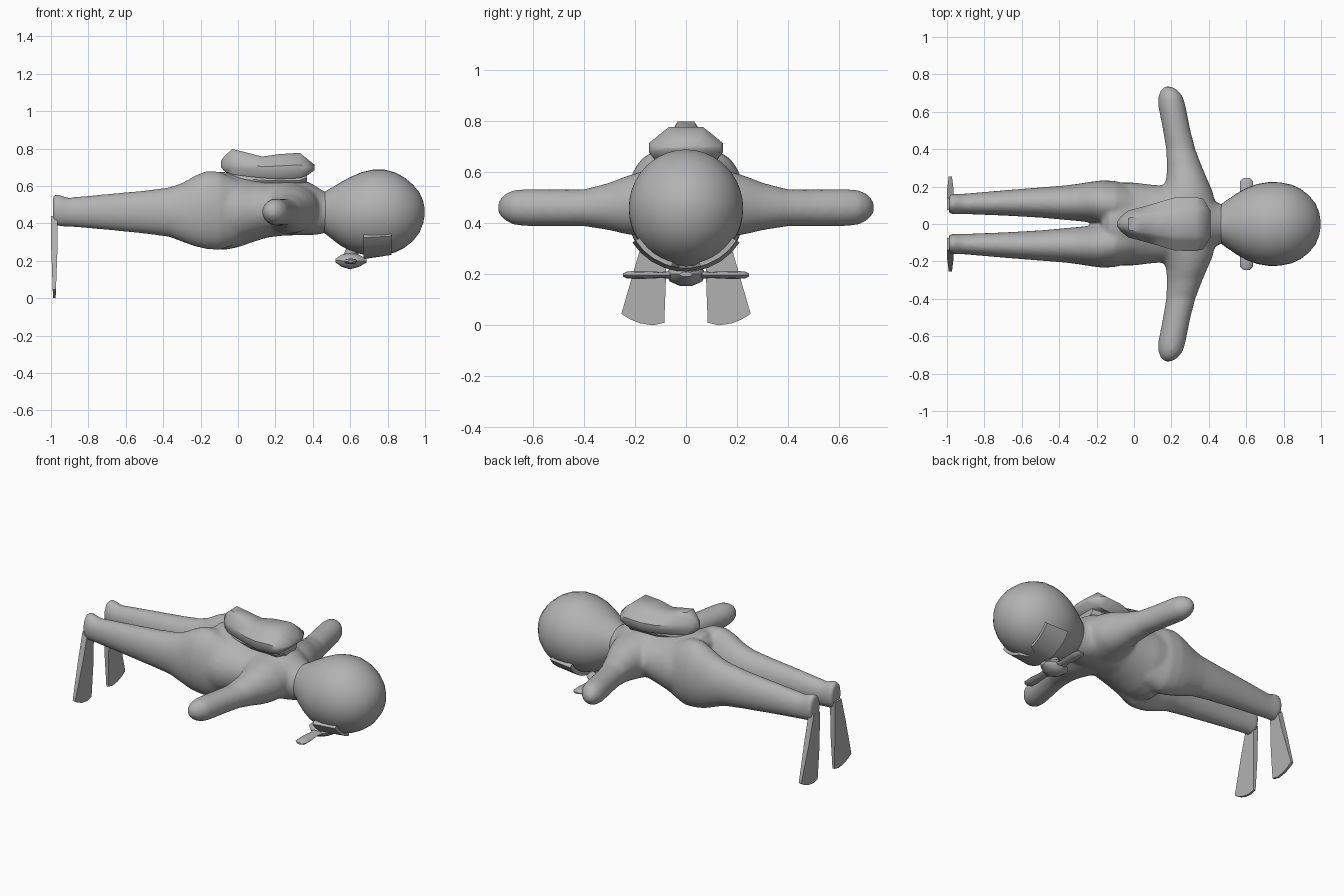
import bpy, bmesh, math
from mathutils import Vector

if "Cube" in bpy.data.objects:
    bpy.data.objects.remove(bpy.data.objects["Cube"])

grey = bpy.data.materials.new("plain grey")
grey.diffuse_color = (0.45, 0.45, 0.45, 1)
grey.use_nodes = True
grey.node_tree.nodes["Principled BSDF"].inputs["Base Color"].default_value = grey.diffuse_color


def finish(bm, name, smooth=40):
    bmesh.ops.recalc_face_normals(bm, faces=bm.faces)
    mesh = bpy.data.meshes.new(name)
    bm.to_mesh(mesh)
    bm.free()
    mesh.materials.append(grey)
    ob = bpy.data.objects.new(name, mesh)
    bpy.context.collection.objects.link(ob)
    bpy.ops.object.select_all(action='DESELECT')
    bpy.context.view_layer.objects.active = ob
    ob.select_set(True)
    if smooth:
        bpy.ops.object.shade_smooth_by_angle(angle=math.radians(smooth))
    return ob


def ellipse(n):
    return [(math.cos(2 * math.pi * i / n), math.sin(2 * math.pi * i / n)) for i in range(n)]


def loft(bm, rings, section, along='x'):
    """rings: (position, low z, high z, side low, side high)"""
    loops = []
    for p, z0, z1, s0, s1 in rings:
        loop = []
        for u, v in section:
            s = (s0 + s1) / 2 + u * (s1 - s0) / 2
            z = (z0 + z1) / 2 + v * (z1 - z0) / 2
            loop.append(bm.verts.new((p, s, z) if along == 'x' else (s, p, z)))
        loops.append(loop)
    n = len(section)
    for a, b in zip(loops, loops[1:]):
        for i in range(n):
            bm.faces.new((a[i], a[(i + 1) % n], b[(i + 1) % n], b[i]))
    bm.faces.new(loops[0])
    bm.faces.new(loops[-1])


def sym(rings):
    return [(x, a, b, -w, w) for x, a, b, w in rings]


# Body: torso, legs and arms fused into one smooth suit
bm = bmesh.new()
oval = ellipse(32)
loft(bm, sym([(-.17, .32, .63, .11), (-.13, .265, .677, .19), (-.07, .258, .675, .222),
              (0, .272, .653, .222), (.08, .30, .635, .212), (.16, .325, .628, .205),
              (.25, .335, .632, .20), (.34, .337, .635, .18), (.39, .337, .615, .15),
              (.43, .34, .59, .12), (.47, .35, .565, .105), (.52, .36, .56, .10)]), oval)
legs = [(-.99, .39, .55, .055, .155), (-.965, .385, .557, .052, .162), (-.91, .383, .537, .053, .162),
        (-.7, .365, .557, .045, .18), (-.5, .345, .575, .034, .196), (-.37, .328, .592, .022, .206),
        (-.3, .302, .615, .016, .215), (-.23, .276, .655, .008, .226), (-.17, .263, .68, -.01, .234),
        (-.1, .257, .677, -.02, .23), (0, .29, .63, -.02, .2)]
arms = [(.735, .44, .48, .165, .20), (.715, .415, .51, .142, .235), (.68, .395, .528, .13, .262),
        (.63, .388, .533, .13, .276), (.5, .388, .532, .155, .302), (.4, .388, .532, .172, .328),
        (.3, .372, .558, .176, .366), (.24, .358, .582, .172, .392), (.18, .348, .60, .15, .418),
        (.1, .342, .618, .10, .44), (0, .342, .618, .08, .445)]
for m in (1, -1):
    loft(bm, [(x, a, b, m * s, m * t) for x, a, b, s, t in legs], oval)
    loft(bm, [(m * y, a, b, s, t) for y, a, b, s, t in arms], oval, 'y')
body = finish(bm, "body", 0)
rm = body.modifiers.new("fuse", 'REMESH')
rm.mode, rm.voxel_size, rm.use_smooth_shade = 'VOXEL', .012, True
sm = body.modifiers.new("soften", 'SMOOTH')
sm.factor, sm.iterations = .5, 6

# Head: round at the crown, tapering to the neck
bm = bmesh.new()
loft(bm, sym([(.44, .36, .555, .09), (.47, .342, .573, .108), (.50, .318, .59, .13),
              (.55, .28, .62, .164), (.60, .253, .647, .192), (.66, .235, .673, .214),
              (.72, .228, .687, .224), (.78, .231, .688, .223), (.84, .245, .672, .211),
              (.89, .27, .645, .188), (.935, .305, .607, .153), (.97, .35, .565, .11),
              (.99, .40, .52, .062), (.998, .445, .48, .015)]), ellipse(40))
finish(bm, "head")

# Dive mask: curved plate wrapped round the face, narrower at the nose
bm = bmesh.new()
rows = []
for deg in (-57, -45, -33, -21, -14, -7, 0, 7, 14, 21, 33, 45, 57):
    a = math.radians(deg)
    x0, x1 = (.675, .775) if abs(deg) < 10 else (.672, .822)
    pts = []
    for x, r in ((x0, .215), (x1, .19), (x1, .236), (x0, .25)):
        pts.append(bm.verts.new((x, r * math.sin(a), .46 - r * math.cos(a))))
    rows.append(pts)
for a, b in zip(rows, rows[1:]):
    for i in range(4):
        bm.faces.new((a[i], a[(i + 1) % 4], b[(i + 1) % 4], b[i]))
bm.faces.new(rows[0])
bm.faces.new(rows[-1])
finish(bm, "mask", 30)

# Breathing regulator: centre body, side wings and mouthpiece
bm = bmesh.new()
loft(bm, sym([(.52, .192, .21, .025), (.555, .165, .235, .06), (.60, .152, .245, .078),
              (.645, .165, .235, .06), (.688, .19, .21, .025)]), ellipse(10))
finish(bm, "regulator_body")
bm = bmesh.new()
loft(bm, [(y, .197 - h, .197 + h, .602 - w, .602 + w) for y, h, w in
          ((-.247, .006, .015), (-.23, .014, .034), (-.18, .016, .036), (-.1, .012, .03), (0, .018, .045),
           (.1, .012, .03), (.18, .016, .036), (.23, .014, .034), (.247, .006, .015))], ellipse(8), 'y')
finish(bm, "regulator_wings")
bm = bmesh.new()
d = Vector((.05, 0, .1))
bmesh.ops.create_cone(bm, cap_ends=True, segments=10, radius1=.03, radius2=.042, depth=d.length)
bm.transform(d.to_track_quat('Z', 'Y').to_matrix().to_4x4())
bmesh.ops.translate(bm, verts=bm.verts, vec=(.612, 0, .255))
finish(bm, "mouthpiece")

# Air pack on the back, faceted and bevelled
bm = bmesh.new()
pack = [(.45, 1), (.62, .72), (1, .05), (1, -.45), (.8, -1),
        (-.8, -1), (-1, -.45), (-1, .05), (-.62, .72), (-.45, 1)]
loft(bm, sym([(-.09, .70, .735, .012), (-.07, .675, .762, .04), (-.03, .662, .797, .072),
              (.04, .652, .78, .09), (.13, .642, .757, .116), (.22, .637, .77, .142),
              (.33, .642, .777, .145), (.37, .655, .745, .135), (.41, .685, .712, .07)]), pack)
finish(bm, "air_pack", 45)
bm = bmesh.new()
loft(bm, sym([(-.06, .63, .69, .03), (.0, .60, .68, .06), (.15, .59, .67, .09),
              (.33, .59, .67, .10), (.37, .61, .68, .07)]), ellipse(12))
finish(bm, "pack_mount")

# Swim fins hanging from the feet
outline = [(.075, .44), (.078, .2), (.085, .01), (.13, 0), (.18, .008), (.22, .024),
           (.253, .045), (.185, .28), (.14, .44)]
for m, side in ((1, "left"), (-1, "right")):
    bm = bmesh.new()
    front, back = [], []
    for y, z in outline:
        t = .007 + .011 * min(z / .3, 1)
        front.append(bm.verts.new((-.982 + t, m * y, z)))
        back.append(bm.verts.new((-.982 - t, m * y, z)))
    n = len(outline)
    bm.faces.new(front)
    bm.faces.new(back[::-1])
    for i in range(n):
        bm.faces.new((front[i], front[(i + 1) % n], back[(i + 1) % n], back[i]))
    finish(bm, side + "_fin", 30)
